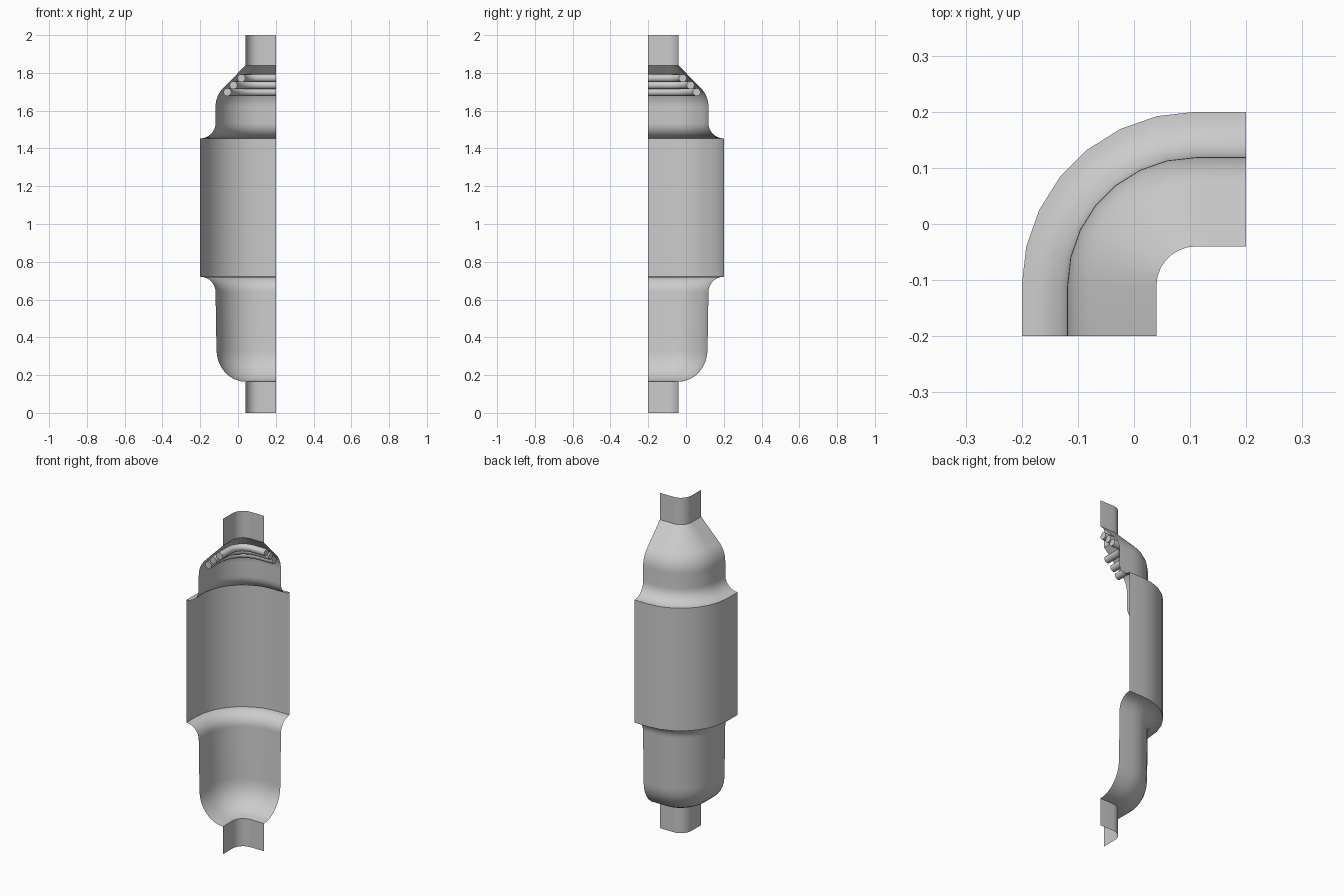
import bpy
import bmesh
from math import sin, cos, pi, radians

cube = bpy.data.objects.get("Cube")
if cube:
    bpy.data.objects.remove(cube, do_unlink=True)

grey = bpy.data.materials.new("plain_grey")
grey.use_nodes = True
grey.diffuse_color = (0.6, 0.6, 0.6, 1)
grey.node_tree.nodes["Principled BSDF"].inputs["Base Color"].default_value = (0.6, 0.6, 0.6, 1)

CENTRE = 0.11   # the corner turns around (CENTRE, -CENTRE)
END = 0.2       # both straight runs stop here
STEPS = 7


def plan_path(r):
    """Straight run, quarter turn, straight run, at distance r from the turn centre."""
    pts = [(CENTRE - r, -END)]
    for i in range(STEPS + 1):
        a = i / STEPS * pi / 2
        pts.append((CENTRE - r * cos(a), r * sin(a) - CENTRE))
    return pts + [(END, r - CENTRE)]


def arc(r, z, a, b, start, stop, n=8):
    """Elliptical arc of profile points (distance, height), angles in degrees."""
    angles = [radians(start + (stop - start) * i / n) for i in range(n + 1)]
    return [(r + a * cos(t), z + b * sin(t)) for t in angles]


def sweep(name, profile, closed=False):
    bm = bmesh.new()
    rows = [[bm.verts.new((x, y, z)) for x, y in plan_path(r)] for r, z in profile]
    pairs = list(zip(rows, rows[1:]))
    if closed:
        pairs.append((rows[-1], rows[0]))
    for low, high in pairs:
        for j in range(len(low) - 1):
            bm.faces.new((low[j], high[j], high[j + 1], low[j + 1]))
    if closed:
        bm.faces.new([row[0] for row in rows])
        bm.faces.new([row[-1] for row in reversed(rows)])
        bmesh.ops.recalc_face_normals(bm, faces=bm.faces)
    else:
        # Open sheets face the convex side
        bmesh.ops.reverse_faces(bm, faces=bm.faces)
        bm.normal_update()
        if sum(f.normal.y - f.normal.x for f in bm.faces) < 0:
            bmesh.ops.reverse_faces(bm, faces=bm.faces)
    mesh = bpy.data.meshes.new(name)
    bm.to_mesh(mesh)
    bm.free()
    mesh.materials.append(grey)
    obj = bpy.data.objects.new(name, mesh)
    bpy.context.collection.objects.link(obj)
    bpy.ops.object.select_all(action="DESELECT")
    obj.select_set(True)
    bpy.context.view_layer.objects.active = obj
    bpy.ops.object.shade_smooth_by_angle(angle=radians(35))


# Narrow foot and neck
sweep("foot", [(0.07, 0), (0.07, 0.165)])
sweep("neck", [(0.07, 1.84), (0.07, 2)])

# Rounded lower cup, flaring out to the main panel
sweep("lower_cup", arc(0.07, 0.335, 0.154, 0.17, -90, 0)
      + arc(0.31, 0.64, 0.081, 0.081, 180, 90))

# Tall main panel
sweep("main_panel", [(0.31, 0.721), (0.31, 1.453)])

# Upper shoulder: flare in, upright wall, rounded shoulder, straight slope
sweep("upper_shoulder", arc(0.31, 1.533, 0.081, 0.08, 270, 180)
      + arc(0.085, 1.62, 0.144, 0.144, 0, 47) + [(0.07, 1.84)])

# Three rods under the slope
for i, (r, z) in enumerate([(0.166, 1.698), (0.134, 1.735), (0.092, 1.772)]):
    sweep(f"rod_{i + 1}", arc(r, z, 0.021, 0.021, 0, 330, 11), closed=True)
